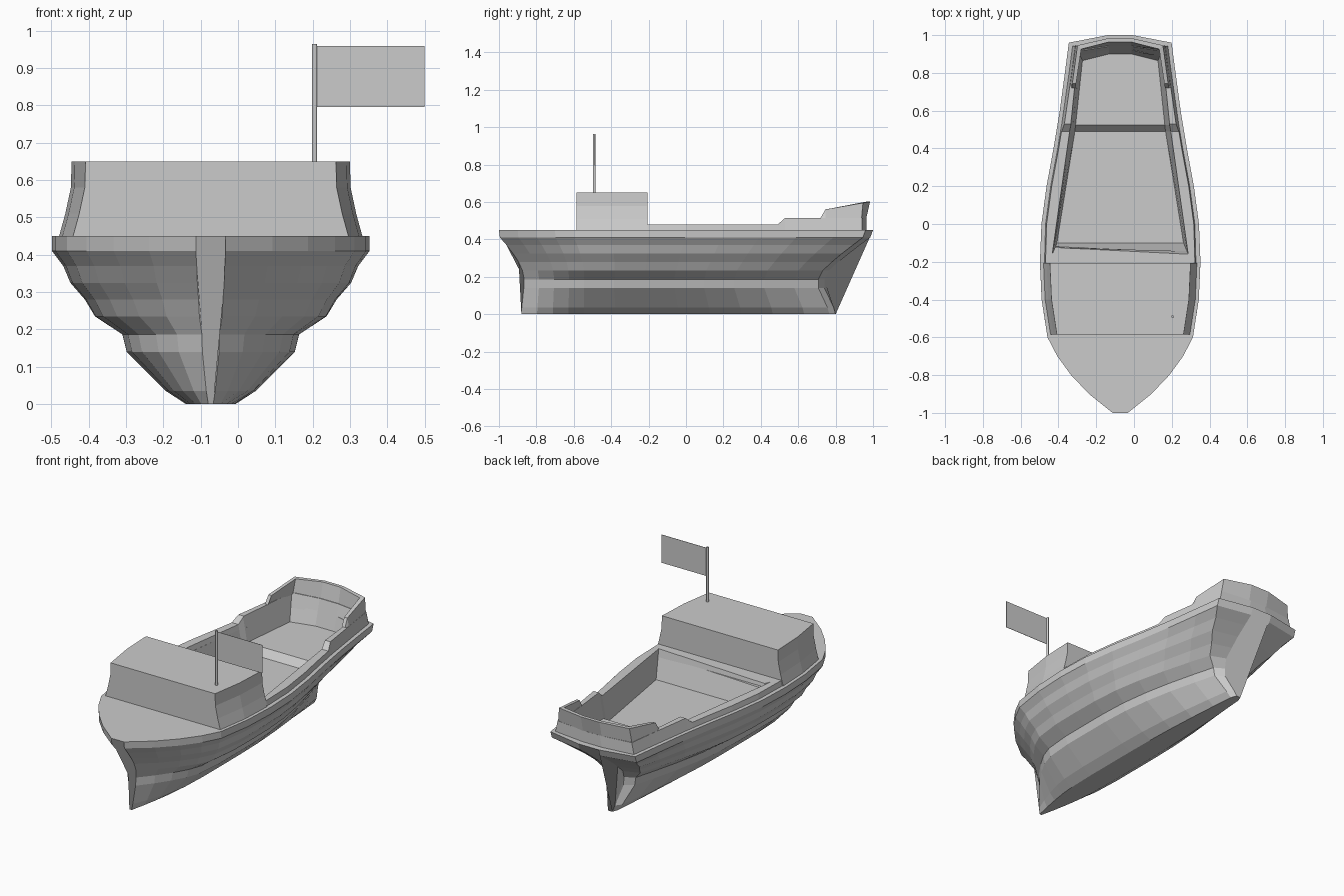
import bpy, bmesh

cube = bpy.data.objects.get("Cube")
if cube:
    bpy.data.objects.remove(cube)

CX = -0.073  # centreline of the boat

paint = bpy.data.materials.new("light_grey")
paint.use_nodes = True
GREY = (0.6, 0.6, 0.6, 1)
paint.diffuse_color = GREY
paint.node_tree.nodes["Principled BSDF"].inputs["Base Color"].default_value = GREY


def loft(name, rings):
    """Skin closed rings in order and cap both ends."""
    bm = bmesh.new()
    rows = [[bm.verts.new(p) for p in ring] for ring in rings]
    n = len(rows[0])
    for a, b in zip(rows, rows[1:]):
        for i in range(n):
            j = (i + 1) % n
            bm.faces.new((a[i], a[j], b[j], b[i]))
    bm.faces.new(rows[0])
    bm.faces.new(rows[-1][::-1])
    bmesh.ops.recalc_face_normals(bm, faces=bm.faces)
    mesh = bpy.data.meshes.new(name)
    bm.to_mesh(mesh)
    bm.free()
    mesh.materials.append(paint)
    obj = bpy.data.objects.new(name, mesh)
    bpy.context.collection.objects.link(obj)
    return obj


def section(side):
    """Mirror (half width, y, z) points into a closed cross-section."""
    right = [(CX + w, y, z) for w, y, z in side]
    left = [(CX - w, y, z) for w, y, z in reversed(side)]
    return right + left


def lerp(a, b, t):
    return a + (b - a) * t


# Deck outline: y, half width, and keel fullness at the same station
deck = [(-1, .04, .1), (-.9, .165, .38), (-.8, .26, .62), (-.7, .333, .82),
        (-.6, .385, .94), (-.4, .416, 1), (-.2, .425, 1), (0, .417, 1),
        (.2, .39, .97), (.4, .353, .88), (.6, .32, .74), (.8, .293, .56),
        (.96, .272, .4), (1, .065, .2)]

# Hull levels: z, half width, bow y, stern y, keel influence
levels = [(0, .066, -.88, .80, 1), (.035, .12, -.878, .79, 1),
          (.14, .225, -.867, .74, .95), (.187, .237, -.865, .74, .9),
          (.235, .31, -.875, .765, .7), (.28, .337, -.895, .815, .5),
          (.325, .376, -.925, .87, .3), (.37, .395, -.96, .93, .15),
          (.41, .425, -.995, .985, 0), (.45, .425, -1, 1, 0)]


def hull_station(y, w, full):
    t = (y + 1) / 2
    return section([(m * lerp(w / .425, full, k), lerp(bow, stern, t), z)
                    for z, m, bow, stern, k in levels])


hull = loft("hull", [hull_station(*s) for s in deck])


def deck_width(y):
    for (y0, w0, _), (y1, w1, _) in zip(deck, deck[1:]):
        if y0 <= y <= y1:
            return lerp(w0, w1, (y - y0) / (y1 - y0))


# Raised rim around the well, stepping up towards the stern
def rim_station(y, z, w=None):
    w = w or deck_width(y) - .02
    return section([(w, y, .44), (w - (z - .45) * .25, y, z)])


rim = loft("rim", [rim_station(y, .48) for y in (-.23, 0, .2, .4, .49)]
           + [rim_station(y, .515) for y in (.53, .8, .942)]
           + [rim_station(.965, .515, .065)])

# Open well: top y, top width, floor y, floor width, rim z, floor z
well = [(-.16, .36, -.1, .335, .48, .33), (.49, .268, .49, .24, .48, .33),
        (.525, .262, .525, .236, .515, .37), (.915, .222, .865, .2, .515, .37),
        (.94, .06, .9, .06, .515, .37)]
cutter = loft("well_cutter", [section([(wb, yb, zb), (wt, yt, zt), (wt, yt, .7)])
                              for yt, wt, yb, wb, zt, zb in well])
cutter.hide_render = True
cutter.hide_set(True)
for part in (hull, rim):
    cut = part.modifiers.new("well", 'BOOLEAN')
    cut.operation = 'DIFFERENCE'
    cut.solver = 'EXACT'
    cut.object = cutter


# Thin bulwark wrapping the stern: y, half width, top z, top rake
half = [(y, deck_width(y) - .035, z, 0) for y, z in ((.72, .516), (.745, .56))]
half += [(.938, .238, .595, .008), (.962, .06, .602, .022)]


def wall_section(point, side):
    y, w, z, rake = point
    inset_y = .02 if y > .9 else 0
    inner = w - (.02 if w > .1 else .003)
    lean = .012 if w > .1 else 0
    return [(CX + side * w, y, .505), (CX + side * (w - lean), y + rake, z),
            (CX + side * (inner - lean), y + rake - inset_y, z),
            (CX + side * inner, y - inset_y, .505)]


loft("stern_bulwark", [wall_section(p, 1) for p in half]
     + [wall_section(p, -1) for p in reversed(half)])

# Cabin block with sides following the hull
loft("cabin", [section([(deck_width(y) - off, y, z)
                        for z, off in ((.448, .018), (.51, .035), (.58, .05), (.65, .052))])
               for y in (-.585, -.5, -.4, -.3, -.207)])

# Flag pole and flag
bpy.ops.mesh.primitive_cylinder_add(vertices=12, radius=.007, depth=.325,
                                    location=(.205, -.49, .8025))
pole = bpy.context.object
pole.name = "flag_pole"
pole.data.materials.append(paint)

bpy.ops.mesh.primitive_cube_add(size=1, location=(.355, -.49, .878))
flag = bpy.context.object
flag.name = "flag"
flag.scale = (.29, .002, .163)
flag.data.materials.append(paint)
